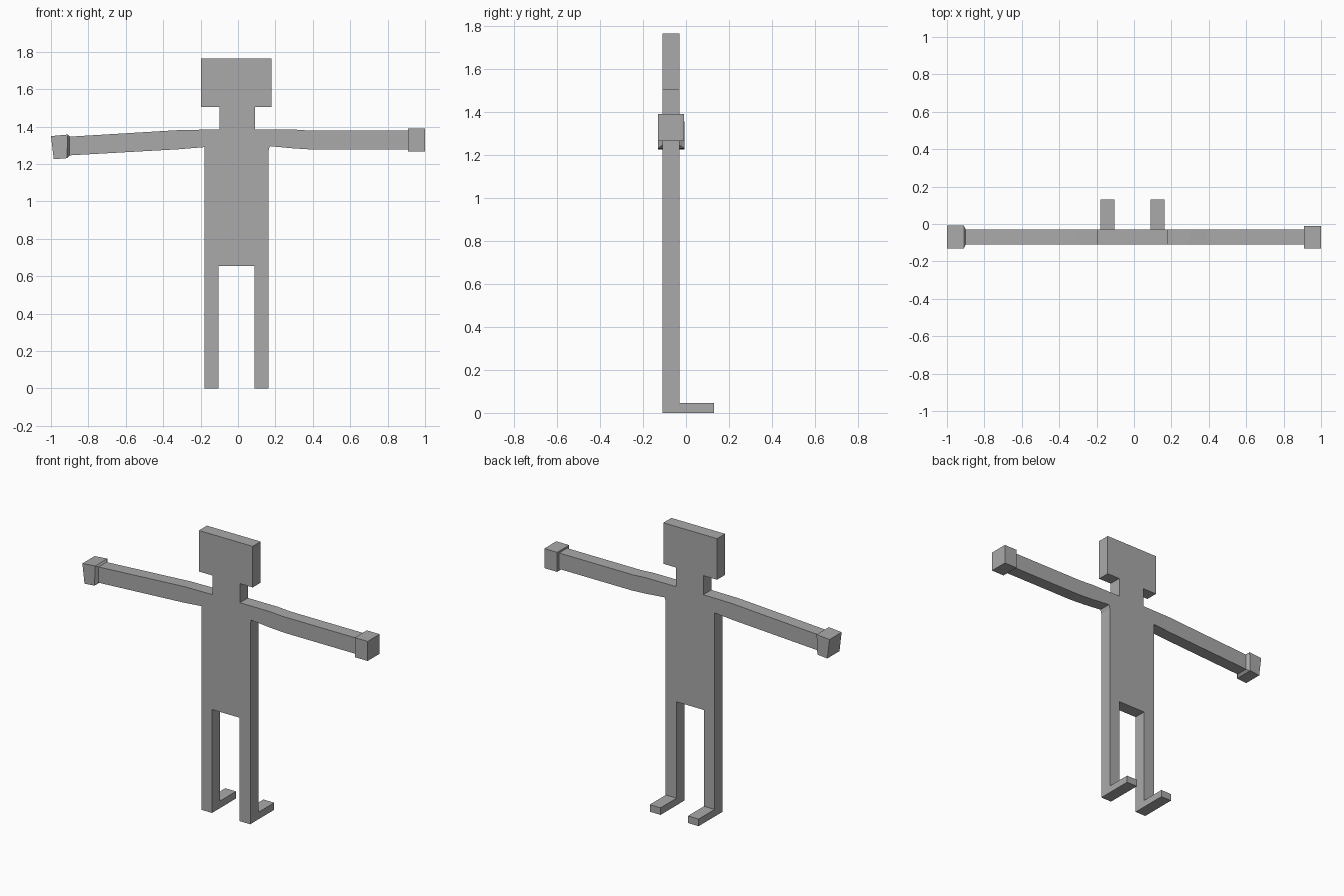
import bpy
import bmesh

if "Cube" in bpy.data.objects:
    bpy.data.objects.remove(bpy.data.objects["Cube"])

Y_FRONT, Y_BACK = -0.11, -0.03

grey = bpy.data.materials.new("plain grey")
grey.diffuse_color = (0.4, 0.4, 0.4, 1)
grey.use_nodes = True
grey.node_tree.nodes["Principled BSDF"].inputs["Base Color"].default_value = grey.diffuse_color


def finish(name, bm):
    bmesh.ops.recalc_face_normals(bm, faces=bm.faces)
    mesh = bpy.data.meshes.new(name)
    bm.to_mesh(mesh)
    bm.free()
    mesh.materials.append(grey)
    obj = bpy.data.objects.new(name, mesh)
    bpy.context.collection.objects.link(obj)
    return obj


def slab(name, outline, y0=Y_FRONT, y1=Y_BACK):
    """Extrude an (x, z) outline from y0 to y1."""
    bm = bmesh.new()
    face = bm.faces.new([bm.verts.new((x, y0, z)) for x, z in outline])
    ext = bmesh.ops.extrude_face_region(bm, geom=[face])
    moved = [v for v in ext["geom"] if isinstance(v, bmesh.types.BMVert)]
    bmesh.ops.translate(bm, verts=moved, vec=(0, y1 - y0, 0))
    return finish(name, bm)


def rect(x0, x1, z0, z1):
    return [(x0, z0), (x1, z0), (x1, z1), (x0, z1)]


# Flat figure: legs, torso, arms, neck and head in one outline
slab("body", [
    (-0.18, 0), (-0.105, 0), (-0.105, 0.655), (0.087, 0.655), (0.087, 0), (0.163, 0),
    (0.163, 1.27), (0.17, 1.295), (0.30, 1.283), (0.40, 1.277), (0.91, 1.277),
    (0.91, 1.378), (0.39, 1.378), (0.30, 1.384), (0.09, 1.384),
    (0.09, 1.505), (0.18, 1.505), (0.18, 1.765), (-0.197, 1.765), (-0.197, 1.505),
    (-0.10, 1.505), (-0.10, 1.384), (-0.30, 1.382), (-0.90, 1.346),
    (-0.90, 1.246), (-0.31, 1.279), (-0.18, 1.29),
])

# Feet
for side, x0, x1 in (("left", -0.18, -0.105), ("right", 0.087, 0.163)):
    slab(side + "_foot", rect(x0, x1, 0, 0.045), Y_BACK, 0.13)

# Straight block hand
slab("right_hand", rect(0.91, 1.0, 1.266, 1.39), -0.13, -0.01)

# Tilted hand tapering into the wrist: loops of (x, bottom, top) and (y0, y1)
bm = bmesh.new()
rings = []
for bot, top, y0, y1 in (
    ((-0.985, 1.225), (-1.0, 1.349), -0.13, -0.008),
    ((-0.915, 1.231), (-0.91, 1.357), -0.13, -0.008),
    ((-0.90, 1.246), (-0.90, 1.346), Y_FRONT, Y_BACK),
):
    rings.append([bm.verts.new((p[0], y, p[1]))
                  for p, y in ((bot, y0), (bot, y1), (top, y1), (top, y0))])
for a, b in zip(rings, rings[1:]):
    for i in range(4):
        j = (i + 1) % 4
        bm.faces.new((a[i], a[j], b[j], b[i]))
bm.faces.new(rings[0])
bm.faces.new(rings[-1])
finish("left_hand", bm)
